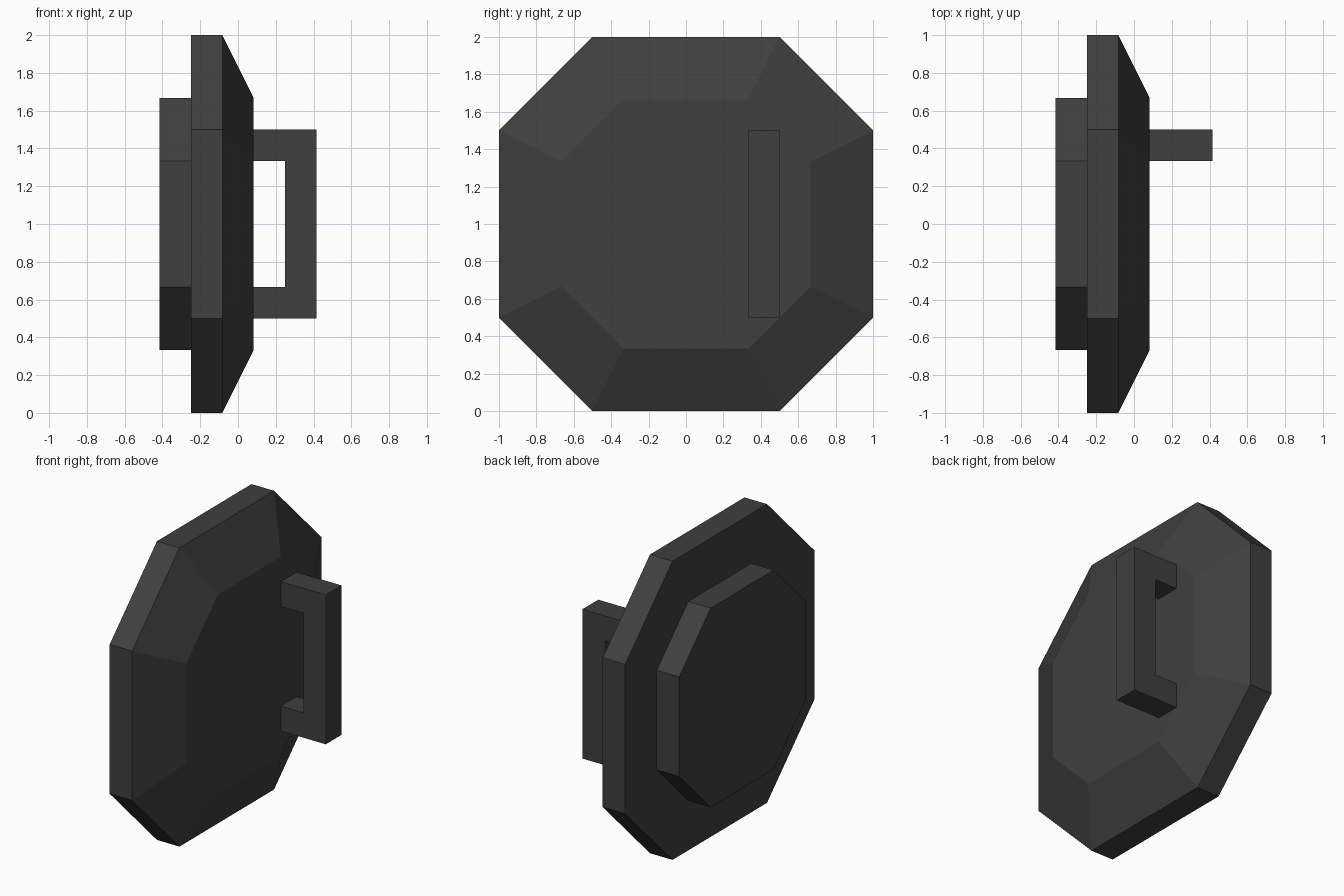
import bpy, bmesh

if "Cube" in bpy.data.objects:
    bpy.data.objects.remove(bpy.data.objects["Cube"])

mat = bpy.data.materials.new("dark grey")
mat.diffuse_color = (0.05, 0.05, 0.05, 1)
mat.use_nodes = True
mat.node_tree.nodes["Principled BSDF"].inputs["Base Color"].default_value = mat.diffuse_color

OCTAGON = [(-0.5, -1), (0.5, -1), (1, -0.5), (1, 0.5),
           (0.5, 1), (-0.5, 1), (-1, 0.5), (-1, -0.5)]


def loft(name, sections):
    """Join matching point loops into a closed, flat-faced solid."""
    bm = bmesh.new()
    loops = [[bm.verts.new(p) for p in s] for s in sections]
    n = len(loops[0])
    for a, b in zip(loops, loops[1:]):
        for i in range(n):
            j = (i + 1) % n
            bm.faces.new((a[i], a[j], b[j], b[i]))
    bm.faces.new(loops[0][::-1])
    bm.faces.new(loops[-1])
    bmesh.ops.recalc_face_normals(bm, faces=bm.faces)
    me = bpy.data.meshes.new(name)
    bm.to_mesh(me)
    bm.free()
    me.materials.append(mat)
    ob = bpy.data.objects.new(name, me)
    bpy.context.collection.objects.link(ob)
    return ob


def ring(x, scale):
    return [(x, y * scale, 1 + z * scale) for y, z in OCTAGON]


T = 1 / 6  # basic thickness unit

# Main octagonal door with bevelled outer face
loft("hatch_door", [ring(-1.5 * T, 1), ring(-0.5 * T, 1), ring(0.5 * T, 2 / 3)])

# Smaller octagonal plug on the inner side
loft("inner_plug", [ring(-2.5 * T, 2 / 3), ring(-1.5 * T, 2 / 3)])

# C-shaped pull handle: profile in x/z, extruded along y
profile = [(0.5 * T, 0.5), (2.5 * T, 0.5), (2.5 * T, 1.5), (0.5 * T, 1.5),
           (0.5 * T, 1.5 - T), (1.5 * T, 1.5 - T), (1.5 * T, 0.5 + T), (0.5 * T, 0.5 + T)]
loft("pull_handle", [[(x, y, z) for x, z in profile] for y in (0.5 - T, 0.5)])
